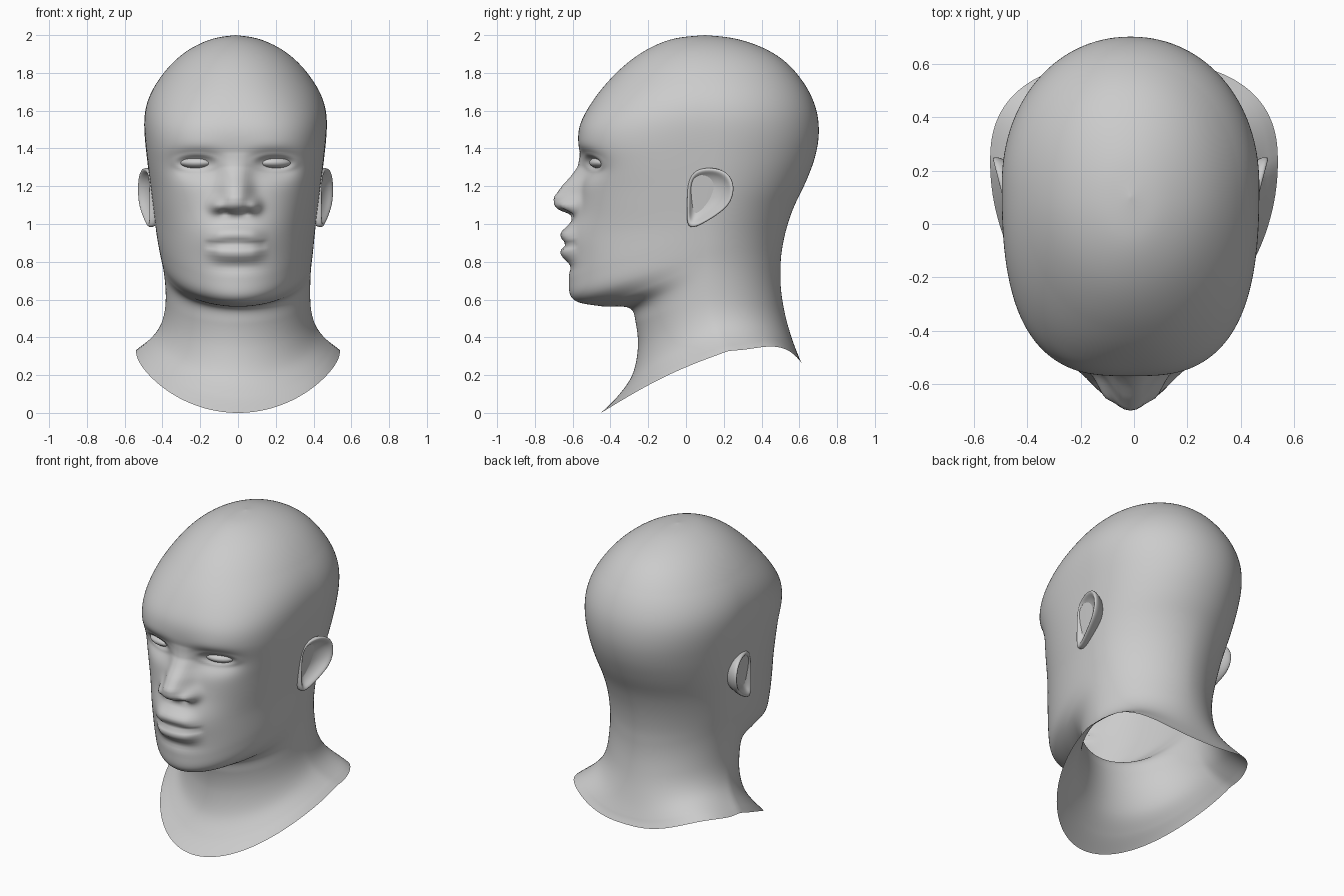
import bpy, bmesh, math

if "Cube" in bpy.data.objects:
    bpy.data.objects.remove(bpy.data.objects["Cube"])

skin = bpy.data.materials.new("plain grey")
skin.diffuse_color = (0.6, 0.6, 0.6, 1)
skin.use_nodes = True
skin.node_tree.nodes["Principled BSDF"].inputs["Base Color"].default_value = skin.diffuse_color

# Loft rings: front z, side z, back z, front y, side y, back y, half width
RINGS = [
    (0, .33, .26, -.45, .23, .615, .54), (.09, .37, .31, -.36, .2, .59, .49),
    (.2, .42, .37, -.285, .17, .57, .43), (.34, .5, .45, -.255, .14, .54, .39),
    (.47, .6, .56, -.265, .12, .515, .38), (.555, .72, .66, -.30, .11, .5, .385),
    (.565, .8, .72, -.45, .1, .5, .395), (.6, .86, .8, -.595, .1, .5, .405),
    (.71, .92, .88, -.62, .1, .508, .415), (.93, 1.04, 1.04, -.60, .1, .545, .43),
    (1.08, 1.12, 1.13, -.575, .11, .59, .44), (1.22, 1.23, 1.24, -.555, .12, .645, .455),
    (1.33, 1.33, 1.34, -.55, .13, .68, .467), (1.42, 1.42, 1.42, -.572, .14, .70, .477),
    (1.52, 1.52, 1.52, -.568, .15, .707, .486), (1.62, 1.62, 1.62, -.515, .14, .69, .48),
    (1.72, 1.72, 1.72, -.445, .13, .645, .44), (1.83, 1.83, 1.83, -.34, .12, .565, .36),
    (1.92, 1.92, 1.92, -.215, .11, .44, .255), (1.98, 1.98, 1.98, -.07, .1, .27, .125),
    (2, 2, 2, .1, .1, .1, 0)]
LAST = len(RINGS) - 1
# Nose ridge: z, height, half width
NOSE = [(1.02, 0, .07), (1.05, .02, .075), (1.075, .095, .085), (1.1, .125, .09), (1.14, .135, .085),
        (1.2, .1, .08), (1.25, .06, .072), (1.3, .025, .07), (1.38, 0, .08)]


def spline(rows, t):
    i = min(int(t), len(rows) - 2)
    f = t - i
    a, b, c, d = (rows[max(0, min(len(rows) - 1, i + k))] for k in (-1, 0, 1, 2))
    return [q + .5 * f * (r - p + f * (2 * p - 5 * q + 4 * r - s + f * (3 * (q - r) + s - p)))
            for p, q, r, s in zip(a, b, c, d)]


def bell(v, mid, width, power=2):
    return math.exp(-abs((v - mid) / width) ** power)


def smooth(a, b, v):
    v = max(0, min(1, (v - a) / (b - a)))
    return v * v * (3 - 2 * v)


def profile(t):
    """Ring values, averaged along the loft except at the jaw front."""
    here = spline(RINGS, t)
    span = min(.9, t, (LAST - t) * .25)
    near = [spline(RINGS, t + span * k / 3) for k in range(-3, 4)]
    soft = [sum(col) / 7 for col in zip(*near)]
    f = smooth(10.5, 12.5, t) * .6
    for j in (0, 3):
        soft[j] = here[j] + f * (soft[j] - here[j])
    return soft


def nose(x, z):
    for (z0, h0, w0), (z1, h1, w1) in zip(NOSE, NOSE[1:]):
        if z0 <= z <= z1:
            f = (z - z0) / (z1 - z0)
            return (h0 + f * (h1 - h0)) * bell(x, 0, w0 + f * (w1 - w0), 2.6)
    return 0


def features(x, z):
    """Forward relief of the face at a distance x from the midline."""
    out = nose(x, z)
    out += .05 * bell(x, .1, .036) * bell(z, 1.095, .04)            # nostril wings
    out -= .02 * bell(x, .055, .025) * bell(z, 1.06, .015)          # nostrils
    out += .04 * bell(x, 0, .2) * bell(z, .93, .1)                  # muzzle
    lip = 1 - smooth(.08, .185, x)
    out += .028 * lip * bell(z, .95 - .9 * x * x, .038)             # upper lip
    out += .036 * lip * bell(z, .843 + .6 * x * x, .042)            # lower lip
    out -= .022 * (1 - smooth(.14, .18, x)) * bell(z, .893 - .3 * x * x, .011)
    out -= .012 * bell(x, 0, .12) * bell(z, .775, .03)              # chin crease
    out -= .055 * bell(x, .21, .12, 2.5) * bell(z, 1.31, .07)       # eye sockets
    out += .005 * bell(x, .19, .12) * bell(z, 1.41, .045)           # brows
    r = math.hypot((x - .207) / .088, (z - 1.325) / .034)
    out += .006 * bell(r, 1.25, .3)                                 # eyelids
    return out


def shift(z):
    return -.013 * smooth(.6, 1.0, z)


def finish(name, bm):
    bmesh.ops.recalc_face_normals(bm, faces=bm.faces)
    me = bpy.data.meshes.new(name)
    bm.to_mesh(me)
    bm.free()
    me.materials.append(skin)
    ob = bpy.data.objects.new(name, me)
    bpy.context.collection.objects.link(ob)
    for p in me.polygons:
        p.use_smooth = True
    return ob


def bridge(bm, rings):
    for a, b in zip(rings, rings[1:]):
        for k in range(len(a)):
            m = (k + 1) % len(a)
            bm.faces.new((a[k], a[m], b[m], b[k]))


# Head and neck, one open shell
ROWS, COLS = 230, 160
bm = bmesh.new()
rings = []
for i in range(ROWS):
    t = i / ROWS * LAST
    zf, zs, zb, yf, ys, yb, w = profile(t)
    n = 1.95 + .95 * bell(zs, 1.38, .29)           # squarer at the brow
    rim = 1 - smooth(0, 4, t)
    nape = bell(zs, .85, .3)
    ring = []
    for k in range(COLS):
        u = 2 * math.pi * k / COLS
        a = u - .35 * math.sin(u)                  # closer spacing on the face
        c, s = math.cos(a), math.sin(a)
        e = 2 / n if c > 0 else .96 - .16 * rim + .12 * nape
        x = math.copysign(w * abs(s) ** e, s)
        g = abs(c) ** e
        if c > 0:
            y = ys + (yf - ys) * g
            z = zs + (zf - zs) * c + .03 * rim * math.sin(math.pi * c)
            if .7 < z < 1.55:
                y -= features(abs(x), z) * smooth(0, .35, c)
        else:
            y = ys + (yb - ys) * g
            z = zs + (zb - zs) * g ** 2 + .2 * rim * g ** 2 * (1 - g ** 2)
        ring.append(bm.verts.new((x + shift(z), y, z)))
    rings.append(ring)
bridge(bm, rings)
top = bm.verts.new((shift(2), .1, 2))
for k in range(COLS):
    bm.faces.new((rings[-1][k], rings[-1][(k + 1) % COLS], top))
finish("head_and_neck", bm)

# Ears: outline in y and z, lofted from the back, over the rim, into the bowl
EAR = [(.0, .985), (.005, 1.1), (.005, 1.22), (.035, 1.28), (.1, 1.303), (.19, 1.295),
       (.245, 1.25), (.26, 1.18), (.235, 1.1), (.165, 1.045), (.1, 1.005), (.04, .975)]
LAYERS = [(.7, -.09), (.9, -.04), (1, -.008), (.97, .012), (.86, .01), (.74, -.012), (.5, -.03), (.25, -.035)]
for side, label in ((-1, "left"), (1, "right")):
    bm = bmesh.new()
    loops = []
    for size, off in LAYERS:
        loop = []
        for y, z in EAR:
            y, z = .1 + (y - .1) * size, 1.15 + (z - 1.15) * size
            x = .443 + .26 * y + off
            loop.append(bm.verts.new((side * x + shift(z), y, z)))
        loops.append(loop)
    bridge(bm, loops)
    bm.faces.new(loops[-1])
    ear = finish(label + "_ear", bm)
    sub = ear.modifiers.new("rounding", "SUBSURF")
    sub.levels = sub.render_levels = 2

    # Eyeball showing between the lids
    bm = bmesh.new()
    bmesh.ops.create_uvsphere(bm, u_segments=32, v_segments=16, radius=1)
    eye = finish(label + "_eye", bm)
    eye.scale = (.09, .055, .031)
    eye.rotation_euler.z = side * math.radians(18)
    eye.location = (side * .207 + shift(1.3), -.453, 1.325)
